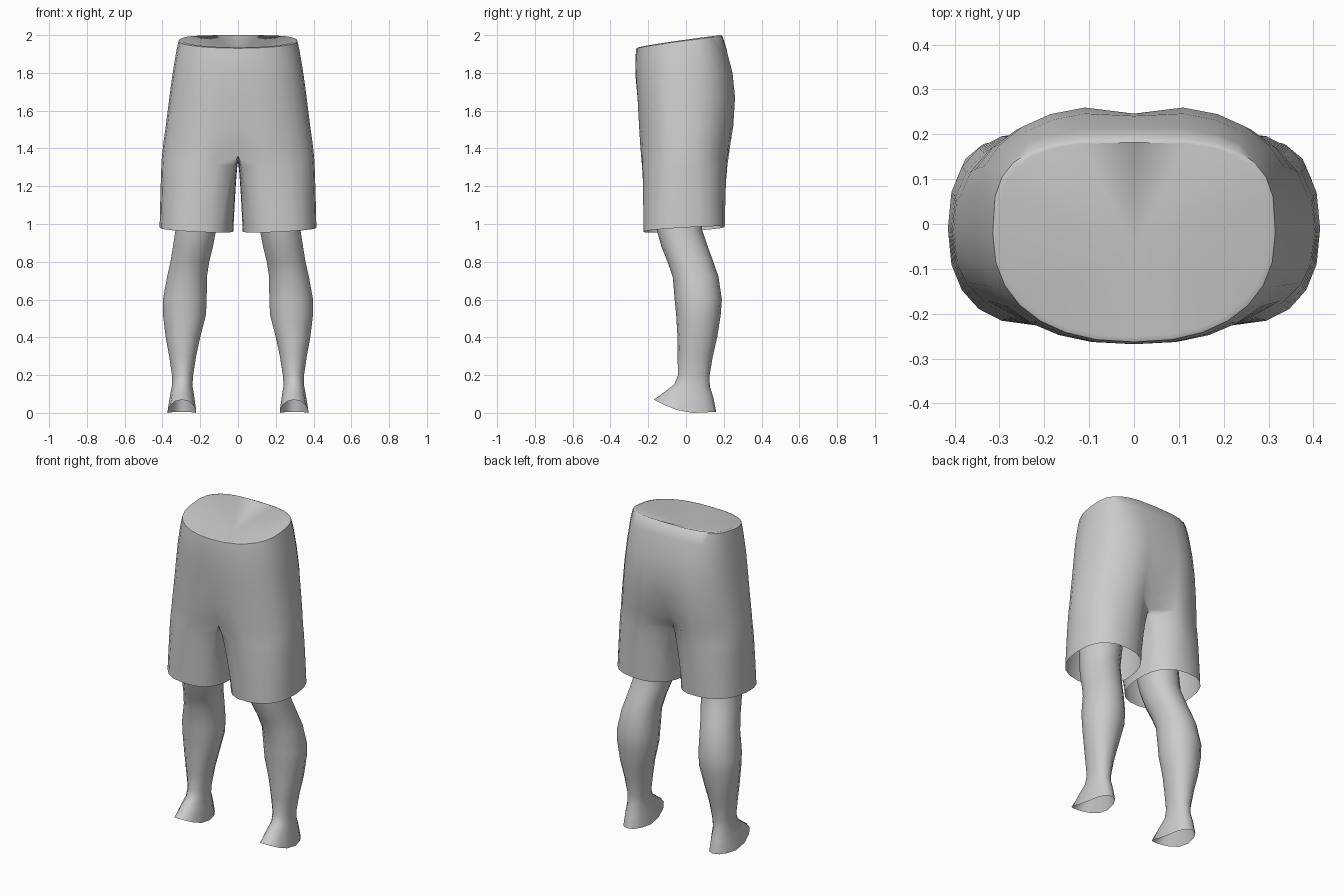
import bpy, bmesh
from math import sin, cos, pi, exp, radians

if "Cube" in bpy.data.objects:
    bpy.data.objects.remove(bpy.data.objects["Cube"])


def spow(v, n):
    return (abs(v) ** (2 / n)) * (1 if v >= 0 else -1)


def lerp(a, b, t):
    return a + (b - a) * t


def bridge(bm, rows, closed=False):
    for r0, r1 in zip(rows, rows[1:]):
        n = len(r0)
        for i in range(n if closed else n - 1):
            j = (i + 1) % n
            quad = list(dict.fromkeys((r0[i], r0[j], r1[j], r1[i])))
            bm.faces.new(quad)


def finish(bm, name, angle):
    bmesh.ops.recalc_face_normals(bm, faces=bm.faces)
    me = bpy.data.meshes.new(name)
    bm.to_mesh(me)
    bm.free()
    me.shade_smooth()
    me.set_sharp_from_angle(angle=radians(angle))
    ob = bpy.data.objects.new(name, me)
    bpy.context.collection.objects.link(ob)
    m = ob.modifiers.new("Mirror", 'MIRROR')
    m.merge_threshold = 0.0005
    return ob


# ---- shorts: half outline of the hips from front centre to back centre
N, M = 14, 8


def hip_outline(zf, zb, a, yf, yb, nf, nb, back_n=2.6):
    cy = -0.02
    pts = []
    for i in range(N + 1):
        t = -pi / 2 + pi * i / N
        n = 2.3 if t < 0 else back_n
        x = a * spow(cos(t), n) if 0 < i < N else 0.0
        y = cy + spow(sin(t), n) * ((cy - yf) if t < 0 else (yb - cy))
        f = max(0, min(1, (y - yf) / (yb - yf)))
        # crease along the centre seam
        y += (nf if t < 0 else -nb) * exp(-(x / 0.075) ** 2)
        pts.append((x, y, lerp(zf, zb, f ** 0.85)))
    return pts


hips = [
    # zf, zb, half width, front y, back y, front crease, back crease, squareness
    (1.935, 2.00, .300, -.252, .182, 0, 0, 3.2),
    (1.93, 1.995, .315, -.263, .193, 0, 0, 3.1),
    (1.88, 1.93, .328, -.268, .217, 0, .003, 2.9),
    (1.78, 1.80, .347, -.269, .253, .002, .012, 2.6),
    (1.66, 1.67, .364, -.262, .268, .006, .022, 2.5),
    (1.52, 1.52, .382, -.256, .260, .015, .04, 2.5),
    (1.42, 1.42, .396, -.252, .246, .035, .075, 2.5),
    (1.36, 1.35, .403, -.250, .238, .06, .105, 2.5),
]
outlines = [hip_outline(*h) for h in hips]
crotch = outlines[-1]


def hem_point(t):
    x = 0.22 + 0.195 * spow(cos(t), 2.4)
    y = -0.01 + 0.215 * spow(sin(t), 2.4)
    return (x, y, 0.972 + 0.06 * y + 0.05 * (x - 0.22))


END = radians(125)
hem_outer = [hem_point(lerp(-END, END, i / N)) for i in range(N + 1)]
hem_inner = [hem_point(lerp(END, 2 * pi - END, i / M)) for i in range(1, M)]
saddle = [(0, lerp(crotch[-1][1], crotch[0][1], i / M), 1.355 - 0.025 * sin(pi * i / M))
          for i in range(1, M)]

bm = bmesh.new()
rows = [[bm.verts.new(p) for p in o] for o in outlines]
bridge(bm, rows)
# short legs continue from the crotch saddle to the hem
rings = [rows[-1] + [bm.verts.new(p) for p in saddle]]
for s in (0.12, 0.3, 0.5, 0.75, 1.0):
    k = s ** 0.7
    ring = []
    for p, q in zip(crotch + saddle, hem_outer + hem_inner):
        ring.append(bm.verts.new((lerp(p[0], q[0], k), lerp(p[1], q[1], k), lerp(p[2], q[2], s))))
    rings.append(ring)
bridge(bm, rings, closed=True)
# dished cap inside the waist
c = bm.verts.new((0, -0.05, 1.89))
for a, b in zip(rows[0], rows[0][1:]):
    bm.faces.new((a, b, c))
finish(bm, "shorts", 50)

# ---- bare lower legs, open under the sole
legs = [
    # zf, zb, inner x, outer x, front y, back y
    (1.16, 1.16, .080, .320, -.185, .080),
    (.97, .97, .113, .333, -.155, .085),
    (.88, .88, .130, .347, -.130, .115),
    (.80, .80, .150, .360, -.098, .145),
    (.72, .72, .162, .378, -.070, .172),
    (.60, .60, .163, .400, -.060, .190),
    (.52, .52, .167, .400, -.052, .184),
    (.40, .40, .198, .385, -.045, .165),
    (.30, .30, .220, .366, -.045, .142),
    (.20, .20, .236, .351, -.042, .125),
    (.15, .14, .240, .351, -.062, .126),
    (.11, .08, .232, .360, -.115, .145),
]
S = 14
bm = bmesh.new()
rows = []


def leg_ring(x0, x1, y0, y1, zfun):
    out = []
    for i in range(S):
        t = 2 * pi * i / S + pi / 2
        x = (x0 + x1) / 2 + (x1 - x0) / 2 * spow(cos(t), 2.15)
        y = (y0 + y1) / 2 + (y1 - y0) / 2 * spow(sin(t), 2.15)
        out.append(bm.verts.new((x, y, zfun(y))))
    return out


for zf, zb, x0, x1, y0, y1 in legs:
    rows.append(leg_ring(x0, x1, y0, y1, lambda y: lerp(zf, zb, (y - y0) / (y1 - y0))))
# sole rim rises toward the toe
rows.append(leg_ring(.220, .374, -.170, .160,
                     lambda y: 0.07 * (max(0, 0.03 - y) / 0.2) ** 1.6 + 0.05 * max(0, y - 0.05) ** 1.0))
bridge(bm, rows, closed=True)
finish(bm, "lower_legs", 60)
